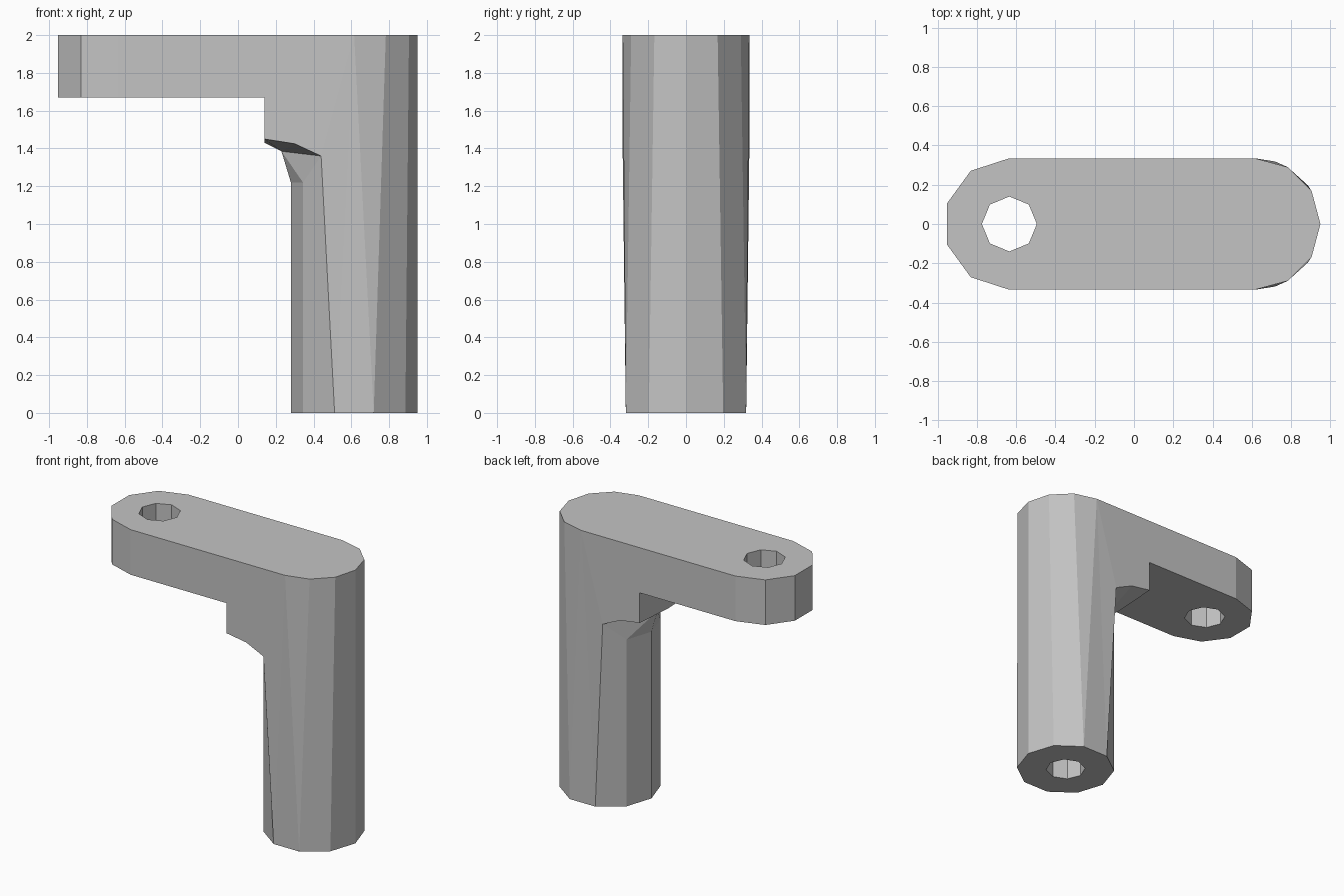
import bpy, bmesh
from math import radians, cos, sin

cube = bpy.data.objects.get("Cube")
if cube:
    bpy.data.objects.remove(cube, do_unlink=True)

R = 0.335              # radius of both rounded ends
POST_X, HOLE_X = 0.615, -0.635
TOP, ARM_Z, STEP_X = 2.0, 1.67, 0.14

grey = bpy.data.materials.new("plain_grey")
grey.use_nodes = True
colour = (0.55, 0.55, 0.55, 1)
grey.diffuse_color = colour
grey.node_tree.nodes["Principled BSDF"].inputs["Base Color"].default_value = colour

bm = bmesh.new()


def vert(x, y, z):
    return bm.verts.new((x, y, z))


def arc(cx, z, angles):
    """Points on the front (-y) half of a rounded end."""
    return [vert(cx + R * cos(radians(a)), -R * sin(radians(a)), z) for a in angles]


# Post foot (half a ten-sided ring) and post head (quarter of a twelve-sided ring)
foot = arc(POST_X, 0, range(0, 181, 36))
head = arc(POST_X, TOP, range(0, 91, 30))

# Rounded free end of the arm, upper and lower edge
end_angles = range(90, 163, 36)
end_top = arc(HOLE_X, TOP, end_angles)
end_low = arc(HOLE_X, ARM_Z, end_angles)
tip_x = end_top[-1].co.x
tip_top, tip_low = vert(tip_x, 0, TOP), vert(tip_x, 0, ARM_Z)

# Step below the arm and the gusset that runs down into the post
step_mid, step_side = vert(STEP_X, 0, ARM_Z), vert(STEP_X, -R, ARM_Z)
lip_mid, lip_side = vert(STEP_X, 0, 1.43), vert(STEP_X, -R, 1.45)
bend_mid, bend_side = vert(0.23, 0, 1.385), vert(0.30, -R, 1.425)
neck_mid, neck_side = vert(foot[5].co.x, 0, 1.22), vert(foot[4].co.x, foot[4].co.y, 1.22)
corner = vert(0.44, -R, 1.36)

faces = [
    # top and foot
    head + end_top + [tip_top],
    foot,
    # post sides
    [foot[0], foot[1], head[1], head[0]],
    [foot[1], foot[2], head[2], head[1]],
    [foot[2], head[3], head[2]],
    [foot[2], foot[3], head[3]],
    [foot[3], corner, head[3]],
    [foot[3], foot[4], neck_side, corner],
    [foot[4], foot[5], neck_mid, neck_side],
    # gusset
    [neck_side, neck_mid, bend_mid],
    [neck_side, bend_mid, corner],
    [bend_mid, bend_side, corner],
    [bend_mid, lip_mid, lip_side, bend_side],
    [lip_mid, step_mid, step_side, lip_side],
    # arm underside, side and rounded end
    [step_mid, step_side] + end_low + [tip_low],
    [step_side, lip_side, bend_side, corner, head[3], end_top[0], end_low[0]],
    [end_low[0], end_top[0], end_top[1], end_low[1]],
    [end_low[1], end_top[1], end_top[2], end_low[2]],
    [end_low[2], end_top[2], tip_top, tip_low],
]
for f in faces:
    bm.faces.new(f)

# Mirror the half to the back and close the seam
half = bm.verts[:] + bm.edges[:] + bm.faces[:]
copy = bmesh.ops.duplicate(bm, geom=half)["geom"]
for v in copy:
    if isinstance(v, bmesh.types.BMVert):
        v.co.y = -v.co.y
bmesh.ops.remove_doubles(bm, verts=bm.verts[:], dist=0.0005)
flat = [e for e in bm.edges if e.is_manifold
        and all(abs(v.co.y) < 0.001 for v in e.verts)
        and e.calc_face_angle(0) < 0.001]
bmesh.ops.dissolve_edges(bm, edges=flat, use_verts=False)
bmesh.ops.recalc_face_normals(bm, faces=bm.faces[:])

mesh = bpy.data.meshes.new("bracket_arm_and_post")
bm.to_mesh(mesh)
bm.free()
mesh.materials.append(grey)
body = bpy.data.objects.new("bracket_arm_and_post", mesh)
bpy.context.collection.objects.link(body)


def drill(name, x, radius, low, high):
    """Cut an eight-sided upright hole into the body."""
    bpy.ops.mesh.primitive_cylinder_add(
        vertices=8, radius=radius, depth=high - low,
        location=(x, 0, (low + high) / 2), rotation=(0, 0, radians(90)))
    cutter = bpy.context.object
    cutter.name = name
    cutter.hide_render = True
    cutter.data.materials.append(grey)
    mod = body.modifiers.new(name, "BOOLEAN")
    mod.operation, mod.solver, mod.object = "DIFFERENCE", "EXACT", cutter
    bpy.context.view_layer.objects.active = body
    bpy.ops.object.modifier_apply(modifier=name)
    bpy.data.objects.remove(cutter, do_unlink=True)


drill("arm_hole", HOLE_X, 0.14, ARM_Z - 0.1, TOP + 0.1)   # through the arm
drill("post_hole", POST_X, 0.135, -0.1, 1.0)              # blind, from below
